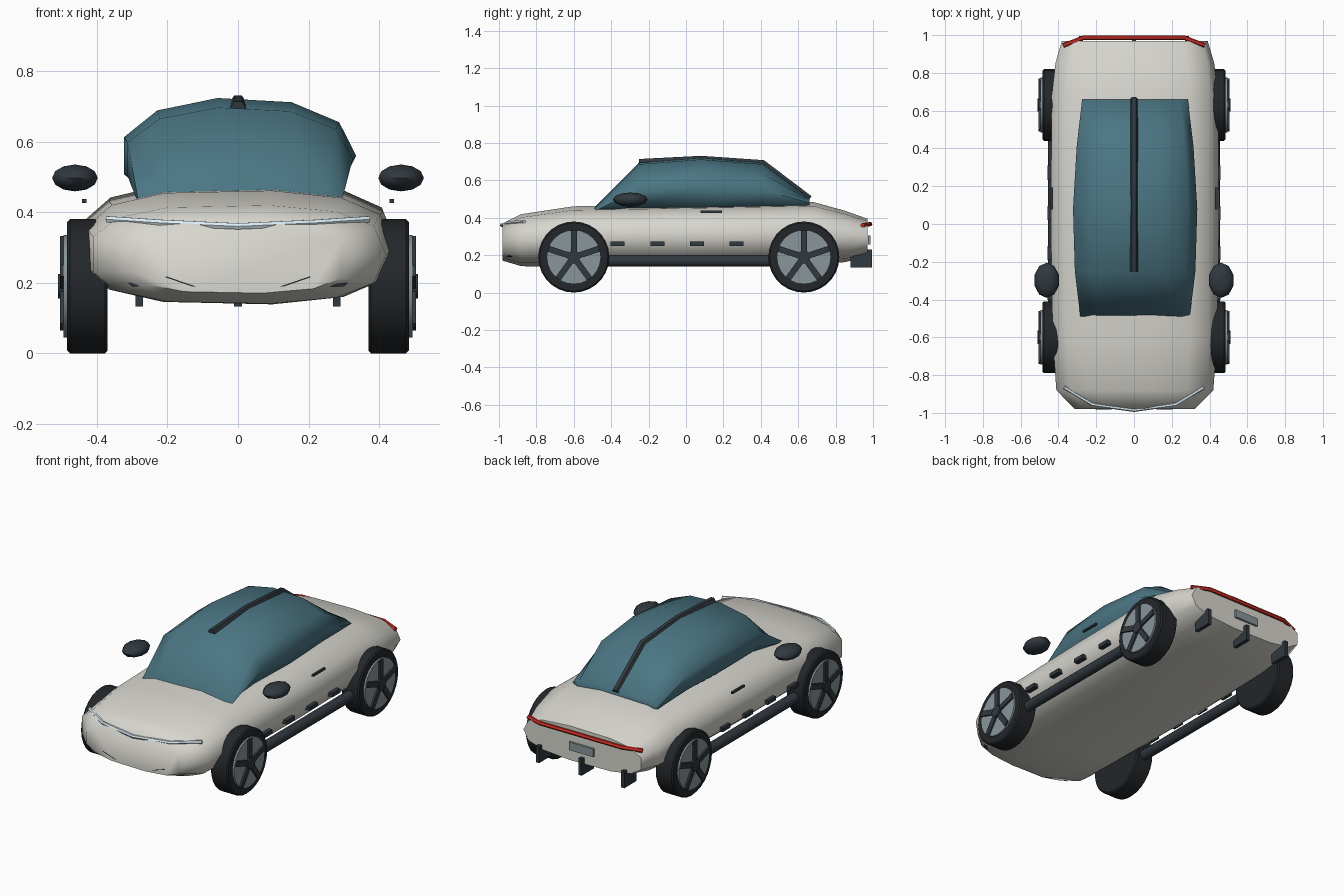
import bpy, bmesh, math
from mathutils import Matrix

cube = bpy.data.objects.get("Cube")
if cube:
    bpy.data.objects.remove(cube, do_unlink=True)


def material(name, r, g, b, rough=0.5):
    m = bpy.data.materials.new(name)
    m.use_nodes = True
    m.diffuse_color = (r, g, b, 1)
    bsdf = m.node_tree.nodes["Principled BSDF"]
    bsdf.inputs["Base Color"].default_value = (r, g, b, 1)
    bsdf.inputs["Roughness"].default_value = rough
    return m


PAINT = material("paint", 0.68, 0.67, 0.62)
GLASS = material("glass", 0.07, 0.18, 0.23, 0.2)
TRIM = material("trim", 0.03, 0.04, 0.05)
RUBBER = material("rubber", 0.017, 0.02, 0.023, 0.8)
ALLOY = material("alloy", 0.25, 0.3, 0.33)
WHITE = material("white_light", 0.72, 0.85, 0.92)
RED = material("red_light", 0.65, 0.03, 0.02)


def smooth(ob, degrees):
    bpy.ops.object.select_all(action="DESELECT")
    ob.select_set(True)
    bpy.context.view_layer.objects.active = ob
    bpy.ops.object.shade_smooth_by_angle(angle=math.radians(degrees))


def finish(bm, name, mat, angle=None):
    bmesh.ops.recalc_face_normals(bm, faces=bm.faces)
    mesh = bpy.data.meshes.new(name)
    bm.to_mesh(mesh)
    bm.free()
    ob = bpy.data.objects.new(name, mesh)
    bpy.context.collection.objects.link(ob)
    mesh.materials.append(mat)
    if angle:
        smooth(ob, angle)
    return ob


def loft(name, sections, sides, power, mat):
    """Skin rounded sections given as (y, half width, centre z, half height)."""
    bm = bmesh.new()
    rings = []
    for y, a, zc, b in sections:
        ring = []
        for i in range(sides):
            t = math.tau * i / sides
            c, s = math.cos(t), math.sin(t)
            x = a * math.copysign(abs(c) ** power, c)
            z = zc + b * math.copysign(abs(s) ** power, s)
            ring.append(bm.verts.new((x, y, z)))
        rings.append(ring)
    for r, q in zip(rings, rings[1:]):
        for i in range(sides):
            j = (i + 1) % sides
            bm.faces.new((r[i], r[j], q[j], q[i]))
    bm.faces.new(rings[0])
    bm.faces.new(rings[-1])
    return finish(bm, name, mat, 65)


def box(name, centre, size, mat):
    bm = bmesh.new()
    bmesh.ops.create_cube(bm, size=1, matrix=Matrix.Translation(centre) @ Matrix.Diagonal((*size, 1)))
    return finish(bm, name, mat)


def disc(bm, x, y, z, radius, depth, sides, axis="Y"):
    """Cylinder lying along x (axis Y turn) or along y (axis X turn)."""
    turn = Matrix.Translation((x, y, z)) @ Matrix.Rotation(math.pi / 2, 4, axis)
    return bmesh.ops.create_cone(bm, cap_ends=True, segments=sides, radius1=radius,
                                 radius2=radius, depth=depth, matrix=turn)


def tube(name, points, radius, mat):
    cu = bpy.data.curves.new(name, "CURVE")
    cu.dimensions = "3D"
    cu.bevel_depth = radius
    cu.bevel_resolution = 1
    cu.use_fill_caps = True
    sp = cu.splines.new("POLY")
    sp.points.add(len(points) - 1)
    for p, co in zip(sp.points, points):
        p.co = (*co, 1)
    cu.materials.append(mat)
    ob = bpy.data.objects.new(name, cu)
    bpy.context.collection.objects.link(ob)
    bpy.ops.object.select_all(action="DESELECT")
    ob.select_set(True)
    bpy.context.view_layer.objects.active = ob
    bpy.ops.object.convert(target="MESH")
    smooth(bpy.context.object, 50)


# Main shell and glass cabin
loft("body", [(-0.98, 0.32, 0.27, 0.10), (-0.88, 0.42, 0.28, 0.14),
              (-0.6, 0.44, 0.30, 0.162), (0, 0.45, 0.305, 0.167),
              (0.68, 0.445, 0.316, 0.169), (0.85, 0.425, 0.30, 0.138),
              (0.97, 0.39, 0.293, 0.102)], 13, 0.72, PAINT)
loft("cabin", [(-0.49, 0.295, 0.435, 0.02), (-0.25, 0.325, 0.55, 0.148),
               (0.08, 0.335, 0.56, 0.165), (0.41, 0.315, 0.55, 0.148),
               (0.66, 0.285, 0.48, 0.03)], 11, 0.9, GLASS)

# Roof spine and light bars
tube("roof_spine", [(0, -0.25, 0.695), (0, 0.08, 0.712), (0, 0.41, 0.69), (0, 0.66, 0.5)], 0.022, TRIM)
tube("front_light_bar", [(-0.37, -0.865, 0.38), (-0.22, -0.955, 0.37), (0, -0.985, 0.36),
                         (0.22, -0.955, 0.37), (0.37, -0.865, 0.38)], 0.01, WHITE)
tube("rear_light_bar", [(-0.375, 0.945, 0.36), (-0.27, 0.985, 0.366),
                        (0.27, 0.985, 0.366), (0.375, 0.945, 0.36)], 0.012, RED)


def wheel(name, side, y):
    z = 0.19
    # Tyre with softened shoulders
    bm = bmesh.new()
    disc(bm, side * 0.427, y, z, 0.19, 0.115, 28)
    rims = [e for e in bm.edges if abs(e.verts[0].co.x - e.verts[1].co.x) < 1e-4]
    bmesh.ops.bevel(bm, geom=rims, offset=0.008, segments=1, affect="EDGES")
    finish(bm, name + "_tyre", RUBBER, 35)
    # Rim plate
    bm = bmesh.new()
    disc(bm, side * 0.46, y, z, 0.145, 0.07, 24)
    finish(bm, name + "_rim", ALLOY, 35)
    # Hub and five spokes
    bm = bmesh.new()
    disc(bm, side * 0.485, y, z, 0.035, 0.05, 12)
    for i in range(5):
        m = (Matrix.Translation((side * 0.49, y, z)) @ Matrix.Rotation(math.tau * i / 5, 4, "X")
             @ Matrix.Translation((0, 0, 0.075)) @ Matrix.Diagonal((0.03, 0.032, 0.135, 1)))
        bmesh.ops.create_cube(bm, size=1, matrix=m)
    finish(bm, name + "_spokes", TRIM, 35)


for side, label in ((1, "left"), (-1, "right")):
    wheel("front_wheel_" + label, side, -0.6)
    wheel("rear_wheel_" + label, side, 0.63)

    # Sill rod
    bm = bmesh.new()
    disc(bm, side * 0.425, 0.015, 0.17, 0.031, 0.9, 12, "X")
    finish(bm, "sill_" + label, TRIM, 40)

    # Mirror pod
    bm = bmesh.new()
    bmesh.ops.create_uvsphere(bm, u_segments=10, v_segments=6, radius=1,
                              matrix=Matrix.Translation((side * 0.462, -0.298, 0.497))
                              @ Matrix.Diagonal((0.068, 0.093, 0.038, 1)))
    finish(bm, "mirror_" + label, TRIM, 60)

    # Door handle and side vents
    box("door_handle_" + label, (side * 0.436, 0.135, 0.432), (0.012, 0.115, 0.012), TRIM)
    for i in range(4):
        box(f"side_vent_{label}_{i + 1}", (side * 0.442, -0.365 + 0.212 * i, 0.26),
            (0.03, 0.075, 0.024), TRIM)

    # Front air intake, a swept wedge
    bm = bmesh.new()
    outline = [(0.12, -0.982, 0.19), (0.2, -0.982, 0.217), (0.31, -0.945, 0.24),
               (0.325, -0.925, 0.247), (0.325, -0.925, 0.21), (0.3, -0.95, 0.19)]
    near = [bm.verts.new((side * x, y, z)) for x, y, z in outline]
    far = [bm.verts.new((side * x, y + 0.07, z)) for x, y, z in outline]
    bm.faces.new(near)
    bm.faces.new(far)
    for i in range(len(outline)):
        j = (i + 1) % len(outline)
        bm.faces.new((near[i], near[j], far[j], far[i]))
    finish(bm, "air_intake_" + label, TRIM)

# Rear diffuser fins and plate
for x, label in ((-0.28, "right"), (0, "centre"), (0.28, "left")):
    box("diffuser_fin_" + label, (x, 0.938, 0.182), (0.022, 0.115, 0.098), TRIM)
box("rear_plate", (0, 0.98, 0.282), (0.16, 0.012, 0.048), ALLOY)
